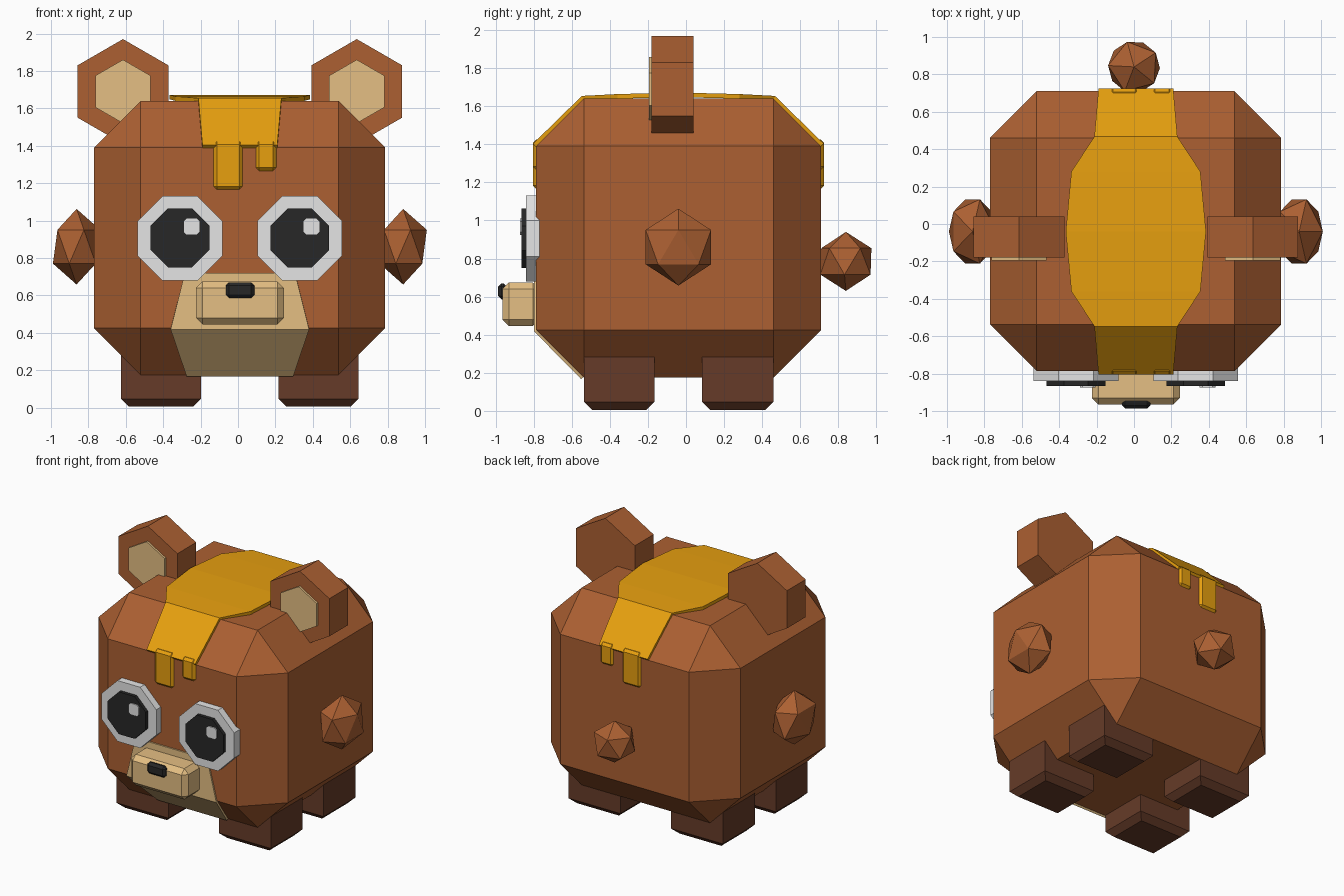
import bpy, bmesh, math
from mathutils import Matrix, Vector

if "Cube" in bpy.data.objects:
    bpy.data.objects.remove(bpy.data.objects["Cube"])

CX, CY = 0.01, -0.04  # body centre


def material(name, rgb):
    m = bpy.data.materials.new(name)
    lin = [((c / 255 + 0.055) / 1.055) ** 2.4 if c > 10 else c / 255 / 12.92 for c in rgb]
    m.diffuse_color = (*lin, 1)
    m.use_nodes = True
    m.node_tree.nodes["Principled BSDF"].inputs["Base Color"].default_value = m.diffuse_color
    return m


BROWN = material("fur_brown", (172, 96, 50))
TAN = material("cream_tan", (229, 191, 131))
GOLD = material("honey_gold", (240, 166, 16))
DARK = material("soft_black", (39, 39, 39))
WHITE = material("eye_white", (229, 229, 229))
FOOT = material("foot_brown", (102, 59, 40))


def finish(name, bm, mat):
    bmesh.ops.recalc_face_normals(bm, faces=bm.faces)
    me = bpy.data.meshes.new(name)
    bm.to_mesh(me)
    bm.free()
    me.materials.append(mat)
    ob = bpy.data.objects.new(name, me)
    bpy.context.collection.objects.link(ob)
    return ob


def box(name, mat, x, y, z, bevel=0.0, pick=lambda e: True):
    """Box from (min, max) ranges, chamfered on the picked edges."""
    bm = bmesh.new()
    bmesh.ops.create_cube(bm, size=1)
    for v in bm.verts:
        v.co = [r[0] if c < 0 else r[1] for c, r in zip(v.co, (x, y, z))]
    if bevel:
        bmesh.ops.bevel(bm, geom=[e for e in bm.edges if pick(e)], offset=bevel,
                        segments=1, affect='EDGES', profile=0.5)
    return finish(name, bm, mat)


def prism(name, mat, sides, radius, x, z, y0, y1, turn):
    """Regular prism running along y."""
    bm = bmesh.new()
    ring = [bm.verts.new((x + radius * math.cos(turn + math.tau * i / sides), y0,
                          z + radius * math.sin(turn + math.tau * i / sides)))
            for i in range(sides)]
    f = bm.faces.new(ring)
    ext = bmesh.ops.extrude_face_region(bm, geom=[f])
    for v in ext["geom"]:
        if isinstance(v, bmesh.types.BMVert):
            v.co.y = y1
    return finish(name, bm, mat)


def plate(name, mat, rows, thick):
    """Bent plate from rows of (half width, y, z)."""
    bm = bmesh.new()
    pts = [[bm.verts.new((CX + s * w, y, z)) for s in (-1, 1)] for w, y, z in rows]
    for a, b in zip(pts, pts[1:]):
        bm.faces.new((a[0], a[1], b[1], b[0]))
    ob = finish(name, bm, mat)
    mod = ob.modifiers.new("thickness", 'SOLIDIFY')
    mod.thickness, mod.offset = thick, 0
    return ob


def ball(name, mat, centre, radius, squash=1.0, turn=0.0):
    bm = bmesh.new()
    m = (Matrix.Translation(Vector(centre)) @ Matrix.Diagonal((squash, 1, 1, 1))
         @ Matrix.Rotation(turn, 4, 'Z'))
    bmesh.ops.create_icosphere(bm, subdivisions=1, radius=radius, matrix=m)
    return finish(name, bm, mat)


# Chamfered cube body
box("body", BROWN, (-0.77, 0.787), (-0.787, 0.71), (0.175, 1.64), 0.25)

# Paired parts
for side, s in (("left", -1), ("right", 1)):
    # Hexagonal ears with a paler inner panel
    ex = CX + s * 0.625
    prism(side + "_ear", BROWN, 6, 0.28, ex, 1.69, -0.18, 0.04, math.pi / 2)
    prism(side + "_inner_ear", TAN, 6, 0.17, ex, 1.69, -0.195, -0.17, math.pi / 2)

    # Stubby side arms
    ball(side + "_arm", BROWN, (CX + s * 0.873, CY, 0.86), 0.202, 0.7)

    # Octagonal eyes
    px, k = CX + s * 0.32, 1 / math.cos(math.pi / 8)
    prism(side + "_eye", WHITE, 8, 0.226 * k, px, 0.905, -0.84, -0.77, math.pi / 8)
    prism(side + "_pupil", DARK, 8, 0.157 * k, px, 0.907, -0.865, -0.83, math.pi / 8)
    box(side + "_eye_glint", WHITE, (px + 0.02, px + 0.105), (-0.873, -0.86), (0.925, 1.01),
        0.015, lambda e: abs(e.verts[0].co.y - e.verts[1].co.y) > 0.005)

    # Legs with chamfered soles
    lx = sorted((CX + s * 0.207, CX + s * 0.635))
    for end, ly in (("front", (-0.535, -0.165)), ("back", (0.085, 0.46))):
        box(f"{end}_{side}_leg", FOOT, lx, ly, (0.005, 0.34), 0.042,
            lambda e: all(v.co.z < 0.1 for v in e.verts))

# Tail
ball("tail", BROWN, (0.0, 0.84, 0.785), 0.155, turn=math.radians(33))

# Pale chin patch, muzzle and nose
plate("chin_patch", TAN, [(0.295, -0.79, 0.72), (0.37, -0.79, 0.42), (0.285, -0.545, 0.172)], 0.016)
box("muzzle", TAN, (-0.225, 0.245), (-0.965, -0.77), (0.445, 0.675), 0.035)
box("nose", DARK, (-0.065, 0.087), (-0.987, -0.94), (0.585, 0.67), 0.018)

# Honey poured over the top, draping down front and back
half = [(0.2, 0.755, 1.395), (0.222, 0.503, 1.643), (0.345, 0.32, 1.652), (0.375, 0, 1.66)]
rows = [(w, CY - d, z) for w, d, z in half] + [(w, CY + d, z) for w, d, z in half[-2::-1]]
plate("honey_top", GOLD, rows, 0.024)

# Drips on both ends
for end, y in (("front", (-0.805, -0.755)), ("back", (0.675, 0.725))):
    box(end + "_long_drip", GOLD, (-0.13, 0.025), y, (1.165, 1.425), 0.018)
    box(end + "_short_drip", GOLD, (0.095, 0.205), y, (1.265, 1.425), 0.018)
